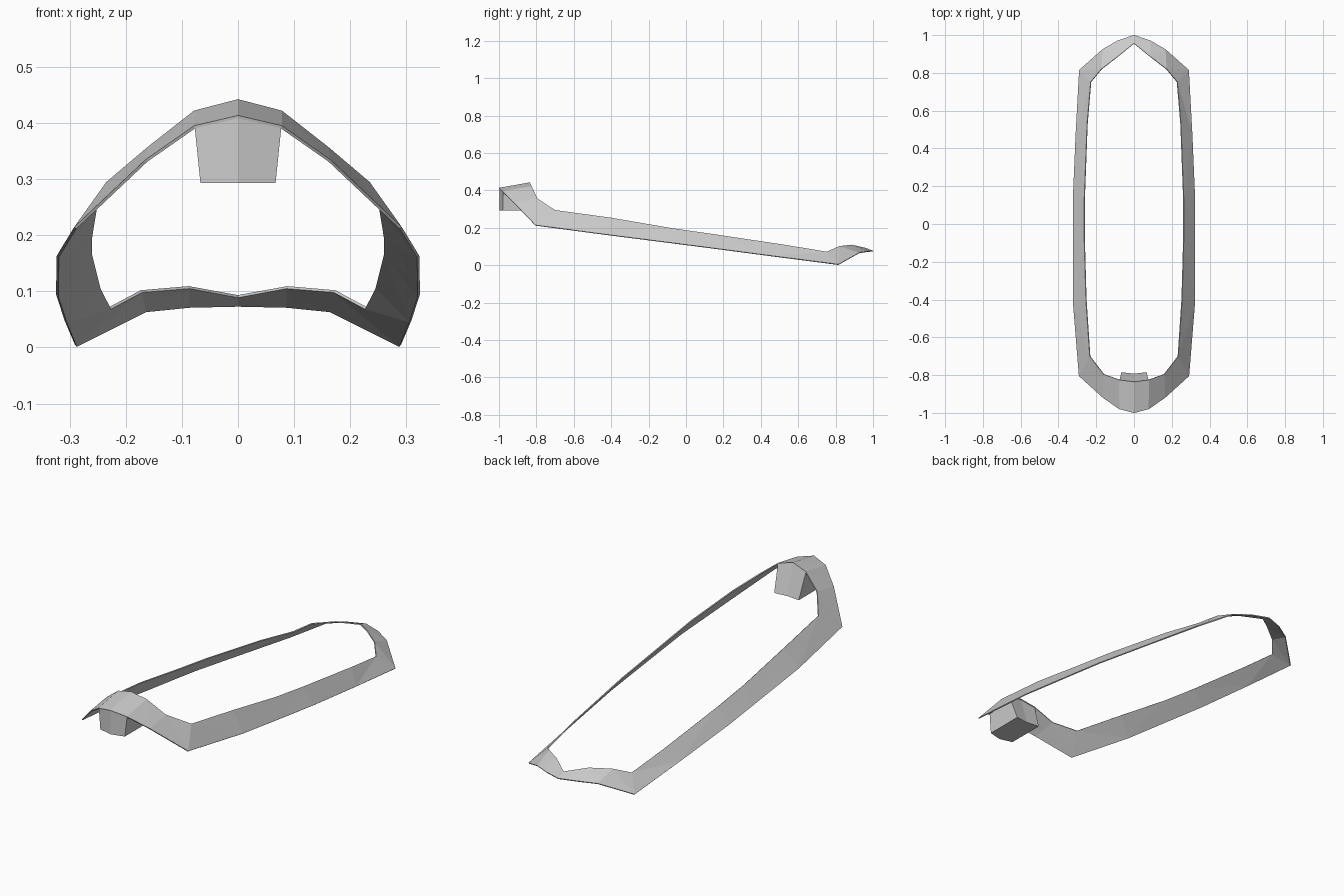
import bpy, bmesh

if "Cube" in bpy.data.objects:
    bpy.data.objects.remove(bpy.data.objects["Cube"])


def make_object(name, bm):
    bmesh.ops.recalc_face_normals(bm, faces=bm.faces)
    me = bpy.data.meshes.new(name)
    bm.to_mesh(me)
    bm.free()
    ob = bpy.data.objects.new(name, me)
    bpy.context.collection.objects.link(ob)
    return ob


def mirror_loop(half):
    # half runs front to back, first and last points on the centre plane
    return half + [(-x, y, z) for x, y, z in half[-2:0:-1]]


# Rim strip: lower outer edge and raised inner edge, right half
outer = [(0, -1, .411), (.077, -.98, .393), (.163, -.92, .333),
         (.29, -.805, .213), (.321, -.42, .162), (.322, -.05, .115),
         (.322, .13, .092), (.307, .48, .046), (.289, .815, .003),
         (.165, .925, .065), (.087, .97, .073), (0, 1, .075)]
inner = [(0, -.835, .44), (.077, -.825, .42), (.16, -.795, .355),
         (.233, -.7, .293), (.253, -.4, .252), (.262, -.08, .197),
         (.262, .13, .167), (.247, .53, .107), (.228, .752, .07),
         (.172, .82, .1), (.087, .885, .107), (0, .955, .091)]

bm = bmesh.new()
rings = [[bm.verts.new(p) for p in mirror_loop(h)] for h in (outer, inner)]
n = len(rings[0])
for i in range(n):
    j = (i + 1) % n
    f = bm.faces.new((rings[0][i], rings[0][j], rings[1][j], rings[1][i]))
bmesh.ops.triangulate(bm, faces=[f for f in bm.faces])
rim = make_object("rim_strip", bm)
mod = rim.modifiers.new("thickness", 'SOLIDIFY')
mod.thickness = 0.005
mod.offset = 0

# Block hanging under the front of the rim, following its curved top
top = [(0, -.997, .409), (.077, -.977, .391), (.077, -.827, .418), (0, -.837, .438)]
base = [(0, -.997, .293), (.067, -.98, .293), (.067, -.785, .293), (0, -.792, .293)]
bm = bmesh.new()
t, b = [[bm.verts.new(p) for p in mirror_loop(h)] for h in (top, base)]
n = len(t)
for i in range(n):
    j = (i + 1) % n
    bm.faces.new((b[i], b[j], t[j], t[i]))
bm.faces.new(b[::-1])
# top follows the roof line as two panels
bm.faces.new((t[0], t[1], t[2], t[3]))
bm.faces.new((t[0], t[3], t[4], t[5]))
make_object("front_block", bm)
